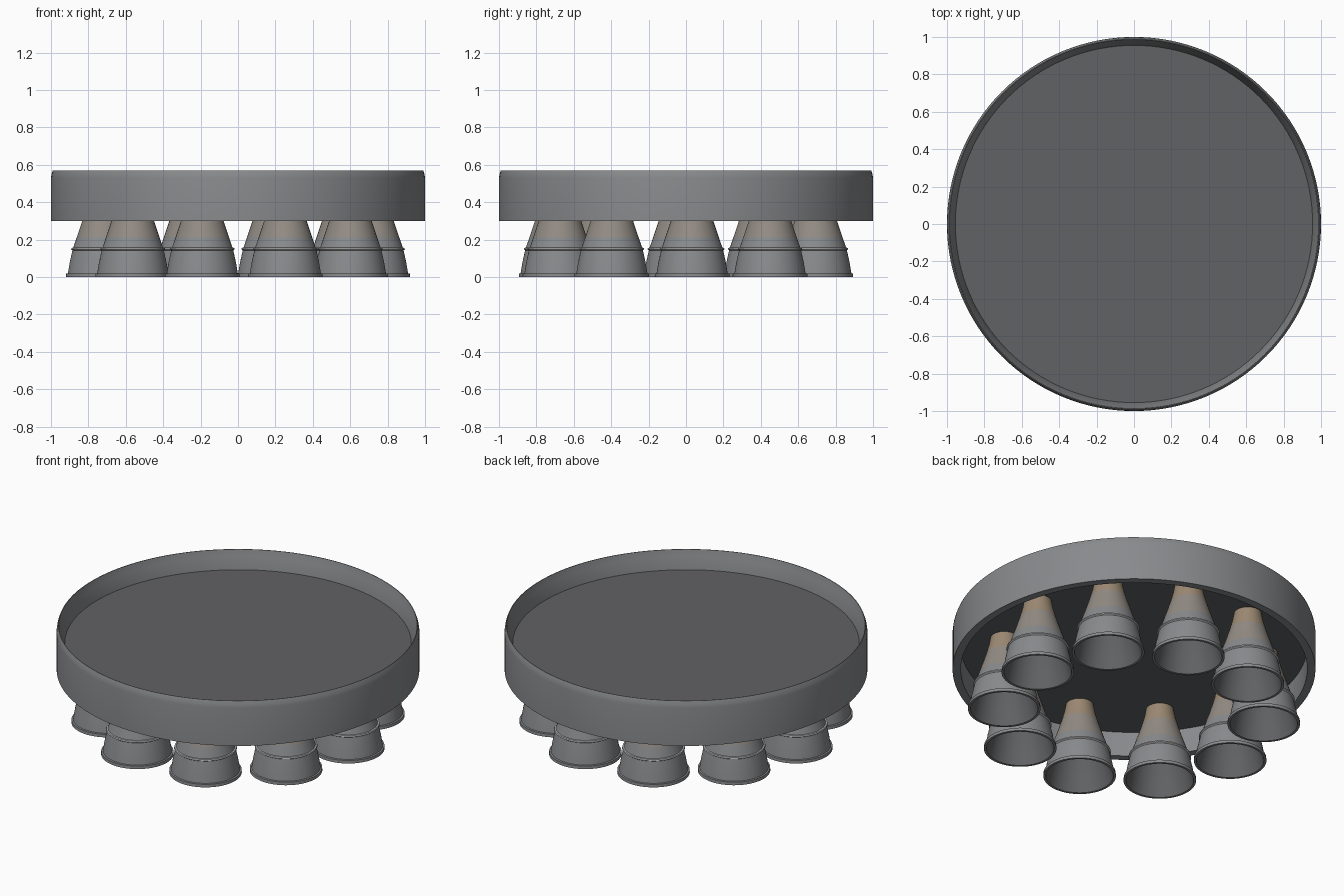
import bpy, bmesh, math

if "Cube" in bpy.data.objects:
    bpy.data.objects.remove(bpy.data.objects["Cube"])


def material(name, rgb):
    m = bpy.data.materials.new(name)
    m.diffuse_color = (*rgb, 1)
    m.use_nodes = True
    m.node_tree.nodes["Principled BSDF"].inputs["Base Color"].default_value = m.diffuse_color
    return m


metal = material("metal", (0.25, 0.255, 0.265))
dark = material("dark_metal", (0.12, 0.122, 0.128))
light = material("bright_band", (0.5, 0.5, 0.5))
warm = material("warm_tint", (0.29, 0.26, 0.23))
bronze = material("heat_bronze", (0.33, 0.25, 0.17))


def lathe(name, profile, mats, picks=None, seg=64, closed=False):
    """Revolve (radius, z) points around z; picks gives a material per span."""
    bm = bmesh.new()
    pts = profile + profile[:1] if closed else profile
    rings = []
    for r, z in (profile if closed else pts):
        if r == 0:
            rings.append([bm.verts.new((0, 0, z))] * seg)
        else:
            rings.append([bm.verts.new((r * math.cos(2 * math.pi * i / seg),
                                        r * math.sin(2 * math.pi * i / seg), z))
                          for i in range(seg)])
    if closed:
        rings.append(rings[0])
    for k, (a, b) in enumerate(zip(rings, rings[1:])):
        for i in range(seg):
            j = (i + 1) % seg
            corners = list(dict.fromkeys((a[i], a[j], b[j], b[i])))
            f = bm.faces.new(corners)
            f.material_index = picks[k] if picks else 0
    bmesh.ops.recalc_face_normals(bm, faces=bm.faces)
    me = bpy.data.meshes.new(name)
    bm.to_mesh(me)
    bm.free()
    for m in mats:
        me.materials.append(m)
    ob = bpy.data.objects.new(name, me)
    bpy.context.collection.objects.link(ob)
    bpy.ops.object.select_all(action='DESELECT')
    ob.select_set(True)
    bpy.context.view_layer.objects.active = ob
    bpy.ops.object.shade_smooth_by_angle(angle=math.radians(30))
    return ob


# Outer ring with a thin upper rim and a sloped inner wall
lathe("outer_ring",
      [(0.955, 0.30), (1.0, 0.30), (1.0, 0.53), (0.997, 0.55), (0.99, 0.57),
       (0.987, 0.57), (0.978, 0.53), (0.955, 0.46), (0.955, 0.45)],
      [metal], seg=128, closed=True)

# Deck plate inside the ring
lathe("deck_plate", [(0, 0.46), (0.957, 0.46), (0.957, 0.45), (0, 0.45)],
      [dark], seg=128)

# Engine bell: outside from throat to lip, then back up the inner wall
bell = [(0.075, 0.455), (0.085, 0.40), (0.100, 0.345), (0.117, 0.29),
        (0.142, 0.215), (0.162, 0.157), (0.171, 0.156), (0.173, 0.148),
        (0.166, 0.143), (0.180, 0.08), (0.190, 0.02), (0.199, 0.018),
        (0.200, 0.0), (0.186, 0.0), (0.170, 0.08), (0.154, 0.15),
        (0.130, 0.22), (0.106, 0.29), (0.066, 0.43), (0, 0.43)]
picks = [2, 2, 1, 1, 0, 3, 3, 3, 0, 0, 0, 0, 0] + [4] * 6
first = lathe("engine_bell_1", bell, [metal, warm, bronze, light, dark], picks)

# Ten bells evenly spaced under the deck
for k in range(10):
    ob = first
    if k:
        ob = first.copy()
        ob.name = f"engine_bell_{k + 1}"
        bpy.context.collection.objects.link(ob)
    a = math.radians(2.6 + 36 * k)
    ob.location = (0.72 * math.cos(a), 0.72 * math.sin(a), 0)
